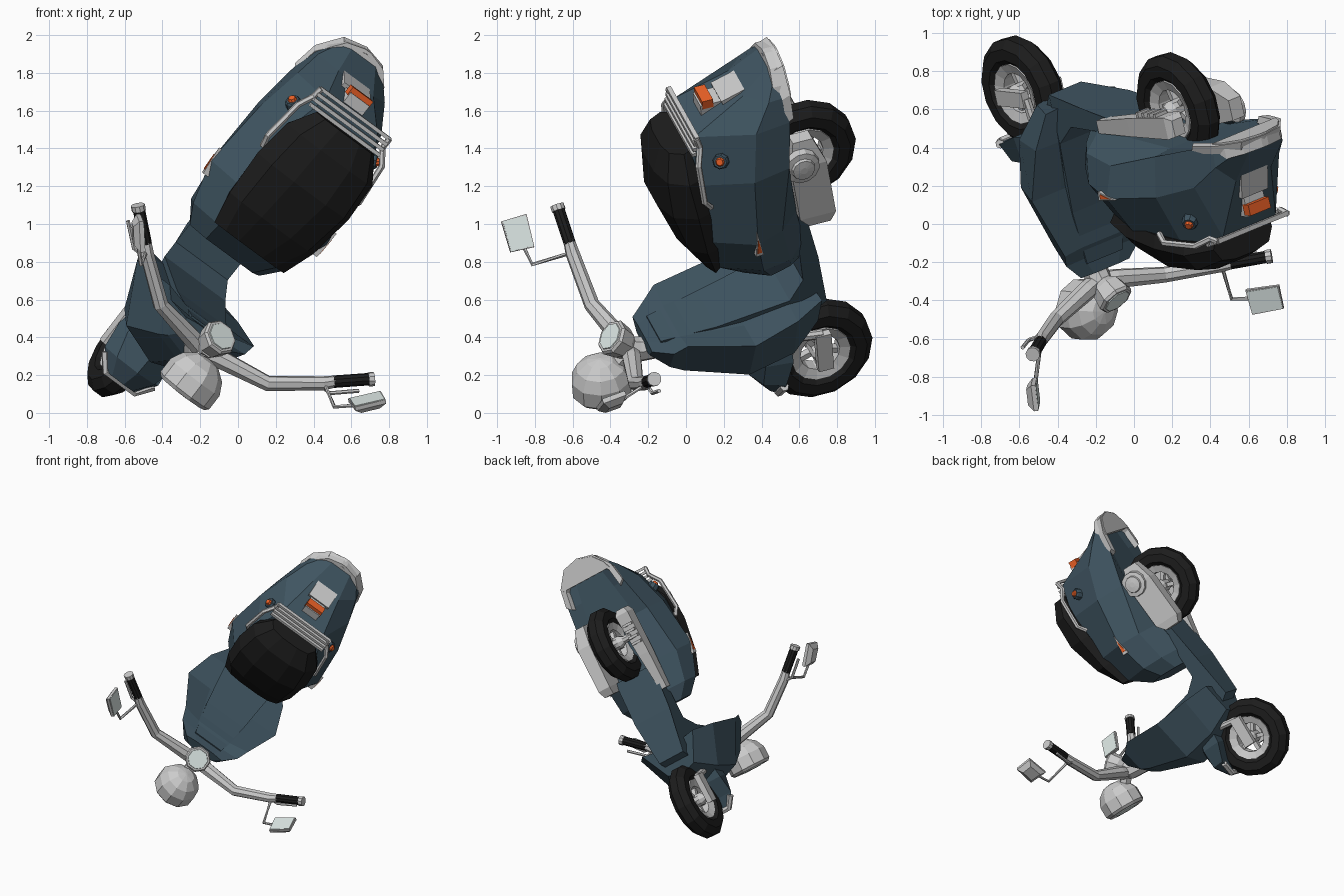
import bpy, bmesh, math
from mathutils import Vector as V, Matrix, Euler

if "Cube" in bpy.data.objects:
    bpy.data.objects.remove(bpy.data.objects["Cube"])

# Scooter frame: x forward, y left, z up, ground at 0; tipped into place at the end
COL = {"blue": (.05, .09, .12, 1), "black": (.012, .012, .012, 1),
       "orange": (.85, .12, .02, 1), "glass": (.72, .8, .78, 1)}
MATS, PARTS = {}, []
for k, c in COL.items():
    MATS[k] = bpy.data.materials.new(k)
    MATS[k].diffuse_color = c


def add(name, bm, col=None):
    bmesh.ops.remove_doubles(bm, verts=bm.verts, dist=.0008)
    bmesh.ops.recalc_face_normals(bm, faces=bm.faces)
    me = bpy.data.meshes.new(name)
    bm.to_mesh(me)
    bm.free()
    ob = bpy.data.objects.new(name, me)
    bpy.context.collection.objects.link(ob)
    if col:
        me.materials.append(MATS[col])
    PARTS.append(ob)
    return ob


def loft(name, rings, col=None, loop=False):
    bm = bmesh.new()
    vs = [[bm.verts.new(p) for p in r] for r in rings]
    n = len(vs[0])
    for i in range(len(vs) - (0 if loop else 1)):
        a, b = vs[i], vs[(i + 1) % len(vs)]
        for j in range(n):
            k = (j + 1) % n
            bm.faces.new((a[j], a[k], b[k], b[j]))
    if not loop:
        bm.faces.new(vs[0])
        bm.faces.new(vs[-1])
    return add(name, bm, col)


def circle(c, axis, r, n):
    q = V(axis).to_track_quat('Z', 'Y')
    return [V(c) + q @ V((r * math.cos(t), r * math.sin(t), 0))
            for t in (2 * math.pi * (i + .5) / n for i in range(n))]


def lathe(name, profile, c, axis, n=10, col=None, loop=False):
    a = V(axis).normalized()
    return loft(name, [circle(V(c) + a * h, a, r, n) for h, r in profile], col, loop)


def tube(name, pts, radii, n=8, col=None):
    pts = [V(p) for p in pts]
    if not isinstance(radii, (list, tuple)):
        radii = [radii] * len(pts)
    rings = []
    for i, p in enumerate(pts):
        t = pts[min(i + 1, len(pts) - 1)] - pts[max(i - 1, 0)]
        rings.append(circle(p, t, radii[i], n))
    return loft(name, rings, col)


def mirror_ring(half):
    return [V(p) for p in half] + [V((x, -y, z)) for x, y, z in reversed(half)]


def box(name, c, size, col=None, rot=(0, 0, 0)):
    bm = bmesh.new()
    m = Matrix.LocRotScale(V(c), Euler(rot), V(size))
    bmesh.ops.create_cube(bm, size=1, matrix=m)
    return add(name, bm, col)


def quad(x, y0, y1, z0, z1):
    return [(x, y0, z0), (x, y1, z0), (x, y1, z1), (x, y0, z1)]


# Wheels
for nm, x in (("front", .669), ("rear", -.662)):
    c = V((x, .005, .312))
    tyre = [(.08 * math.cos(t), .222 + .08 * math.sin(t))
            for t in (math.pi * (i + .5) / 4 for i in range(8))]
    lathe(nm + "_tyre", tyre, c, (0, 1, 0), 14, "black", True)
    lathe(nm + "_rim", [(-.06, .165), (.06, .165), (.04, .11), (-.04, .11)], c, (0, 1, 0), 14, None, True)
    lathe(nm + "_hub", [(-.09, .03), (-.05, .05), (.05, .05), (.09, .03)], c, (0, 1, 0), 10)
    for i in range(5):
        a = 2 * math.pi * i / 5
        box(nm + "_spoke", c + V((math.cos(a), 0, math.sin(a))) * .08, (.08, .04, .03), None, (0, -a, 0))

# Rear body: mirrored cross-sections from nose to tail
rear = [
    (-.07, .12, .38, .2, .48, .24, .6, .16, .72),
    (-.18, .15, .38, .29, .5, .32, .66, .2, .87),
    (-.42, .2, .42, .33, .54, .4, .7, .28, .92),
    (-.8, .2, .46, .31, .47, .36, .68, .26, .97),
    (-1.06, .15, .46, .26, .43, .29, .63, .18, .94),
    (-1.2, .12, .46, .22, .43, .23, .53, .12, .64),
    (-1.33, .06, .44, .13, .42, .13, .45, .08, .47)]
loft("rear_body", [mirror_ring([(s[0], s[i], s[i + 1]) for i in (1, 3, 5, 7)]) for s in rear], "blue")

# Chrome lip along the tail edges and the tail cap
lip = [(-1.08, -.262, .45), (-1.22, -.235, .455), (-1.345, -.135, .475), (-1.375, 0, .48)]
lip += [(x, -y, z) for x, y, z in reversed(lip[:3])]
loft("tail_trim", [[(x, y, .41), (x * .97, y * .85, .405), (x * .96, y * .8, z - .01), (x * .98, y * .98, z)]
                   for x, y, z in lip])
loft("tail_cap", [quad(x, -w, w, .4, z) for x, w, z in ((-1.2, .215, .44), (-1.26, .19, .49), (-1.335, .125, .48),
                                                       (-1.365, .02, .475))])

# Seat
seat = [
    (-.18, .2, .86, .24, .9, .17, .93, .08, .94),
    (-.36, .27, .88, .29, .95, .23, 1.03, .1, 1.06),
    (-.62, .29, .92, .315, .99, .25, 1.11, .11, 1.155),
    (-.84, .27, .95, .295, 1.02, .23, 1.12, .1, 1.155),
    (-.98, .18, .97, .2, 1.01, .16, 1.08, .07, 1.1)]
loft("seat", [mirror_ring([(s[0], s[i], s[i + 1]) for i in (1, 3, 5, 7)]) for s in seat], "black")

# Floor and inner leg panel: side profile x, half width, z
side = [(-.4, .18, .55), (-.2, .18, .42), (.06, .18, .41), (.15, .21, .5), (.23, .17, .9), (.27, .12, 1.2),
        (.4, .1, 1.2), (.45, .1, .5), (.29, .11, .27), (-.05, .16, .31), (-.4, .17, .37)]
loft("floor", [[(x, s * w, z) for x, w, z in side] for s in (-1, 1)], "blue")

# Leg shield: z, nose x, mid x y, edge x y, inner x
shield = [(1.265, .37, .35, .11, .29, .165, .28), (1.17, .47, .43, .15, .27, .255, .28),
          (1.1, .51, .46, .17, .215, .29, .25), (.76, .63, .55, .23, .235, .405, .24),
          (.5, .58, .5, .21, .2, .335, .19), (.33, .44, .4, .12, .18, .235, .2)]
loft("leg_shield", [mirror_ring([(f, 0, z), (mx, my, z), (ex, ey, z), (i, ey * .5, z)])
                    for z, f, mx, my, ex, ey, i in shield], "blue")

# Front fender and its chrome lip
fend = [(.42, .16, .5, .14, .62, .68), (.58, .185, .5, .165, .65, .73),
        (.72, .185, .55, .13, .66, .71), (.82, .11, .57, .07, .61, .635)]
loft("front_fender", [mirror_ring([(x, a, b), (x, c, d), (x, 0, e)]) for x, a, b, c, d, e in fend], "blue")
tube("fender_trim", [(.74, -.165, .555), (.82, -.1, .57), (.82, .1, .57), (.74, .165, .555)], .024, 6)

# Fork legs, links and axle
for s in (1, -1):
    tube("fork_leg", [(.46, s * .1, .64), (.505, s * .105, .31)], .026, 8)
    box("fork_link", (.61, s * .115, .31), (.23, .045, .085))
tube("front_axle", [(.669, -.13, .312), (.669, .13, .312)], .03, 8)

# Steering stem, headlight, gauge
tube("steering_stem", [(.4, 0, 1.15), (.38, 0, 1.3), (.33, 0, 1.4)], [.06, .07, .06], 8)
tube("headlight_bracket", [(.36, 0, 1.33), (.47, 0, 1.44)], .045, 6)
lathe("headlight", [(-.13, .01), (-.12, .07), (-.075, .13), (-.01, .163), (.08, .163), (.1, .145), (.095, .01)],
      (.51, 0, 1.51), (1, 0, 0), 10)
lathe("headlight_lens", [(.09, .135), (.105, .08)], (.51, 0, 1.51), (1, 0, 0), 10, "glass")
ax = (-.7, 0, .71)
lathe("gauge", [(-.09, .05), (-.05, .085), (.03, .1), (.045, .09)], (.28, 0, 1.41), ax, 8)
lathe("gauge_face", [(.04, .08), (.05, .075)], (.28, 0, 1.41), ax, 8, "glass")

# Handlebar halves with grips, levers and mirrors
for s, sd in ((1, "left"), (-1, "right")):
    P = lambda x, y, z: (x, s * y, z)
    tube("handlebar_" + sd, [P(.38, -.01, 1.34), P(.355, .1, 1.36), P(.305, .37, 1.425), P(.13, .61, 1.44),
                             P(.07, .67, 1.44)], [.05, .052, .042, .038, .03], 8)
    tube("grip_" + sd, [P(.09, .65, 1.44), P(-.04, .805, 1.445)], .033, 10, "black")
    tube("grip_end_" + sd, [P(-.03, .795, 1.445), P(-.05, .818, 1.446)], .038, 10)
    tube("brake_lever_" + sd, [P(.15, .61, 1.43), P(.15, .68, 1.425), P(.05, .8, 1.42)], .011, 6)
    tube("mirror_stem_" + sd, [P(.13, .62, 1.45), P(.18, .67, 1.65), P(.08, .78, 1.675)], .011, 6)
    # Mirror heads are toed in towards the rider
    R = Matrix.Translation(P(.055, .795, 1.68)) @ Matrix.Rotation(s * .85, 4, 'Z') @ Matrix.Rotation(.1, 4, 'Y')
    loft("mirror_" + sd, [[R @ V((dx, yy * k, zz * k)) for yy, zz in ((-.09, -.07), (.09, -.065), (.085, .065),
                          (-.085, .07))] for dx, k in ((.03, .6), (0, 1), (-.022, 1))])
    loft("mirror_glass_" + sd, [[R @ V(p) for p in quad(dx, -.083, .083, -.062, .062)] for dx in (-.02, -.026)],
         "glass")

    # Rear indicators and side reflectors
    lathe("indicator_stalk_" + sd, [(-.1, .05), (.02, .042), (.03, .035)], P(-.93, .27, .83), P(-.5, .8, .4), 8, "blue")
    lathe("indicator_" + sd, [(.02, .03), (.045, .018)], P(-.93, .27, .83), P(-.5, .8, .4), 8, "orange")
    tri = [(-.5, .393, .7), (-.34, .38, .715), (-.34, .375, .67)]
    loft("reflector_frame_" + sd, [[P(x, y + d, z) for x, y, z in tri] for d in (-.02, .014)])
    m = sum((V(p) for p in tri), V()) / 3
    loft("reflector_" + sd, [[P(*(m + (V(p) - m) * .6 + V((0, d, 0)))) for p in tri] for d in (0, .019)], "orange")

    # Grab rail beside the seat
    tube("grab_rail_" + sd, [P(-.66, .29, .91), P(-.72, .315, .95), P(-.95, .29, .96), P(-1.03, .24, .93),
                             P(-1.09, .235, .945)], .017, 6)

# Rear rack slats
for i in range(4):
    box("rack_slat", (-.99 - .033 * i, 0, .965 - .008 * i), (.02, .48, .025))

# Tail light, plate and bracket
box("tail_bracket", (-1.1, 0, .76), (.12, .13, .2))
box("tail_light", (-1.165, 0, .82), (.05, .14, .06), "orange")
box("number_plate", (-1.185, 0, .67), (.03, .18, .16), None, (0, .3, 0))

# Transmission housing (left) and exhaust (right)
loft("transmission", [quad(-.34, .17, .25, .25, .37), quad(-.4, .16, .26, .22, .42), quad(-.75, .16, .27, .25, .45),
                      quad(-.9, .16, .24, .31, .42)])
lathe("pulley_cover", [(0, .1), (.04, .095), (.045, .065), (.06, .06), (.065, .02)], (-.76, .25, .39), (0, 1, 0), 12)
tube("rear_axle", [(-.662, -.16, .312), (-.662, .18, .312)], .03, 8)
loft("exhaust", [quad(-.2, -.2, -.14, .35, .42), quad(-.5, -.22, -.13, .31, .41), quad(-.84, -.23, -.12, .28, .4),
                 quad(-.88, -.21, -.14, .3, .39)])
for i in range(4):
    box("exhaust_fin", (-.6 - .05 * i, -.18, .285), (.02, .08, .03))

# Tip the scooter into its final pose on the ground
F, U = V((-.609, .066, -.79)).normalized(), V((.212, -.946, -.242))
L = U.cross(F).normalized()
U = F.cross(L)
M = Matrix.Translation((-.242, .947, .952)) @ Matrix((F, L, U)).transposed().to_4x4()
for ob in PARTS:
    ob.data.transform(M)
low = min(v.co.z for ob in PARTS for v in ob.data.vertices)
for ob in PARTS:
    ob.data.transform(Matrix.Translation((0, 0, -low)))

for m in bpy.data.materials:
    if m.users and not m.is_grease_pencil:
        m.use_nodes = True
        m.node_tree.nodes["Principled BSDF"].inputs["Base Color"].default_value = m.diffuse_color
